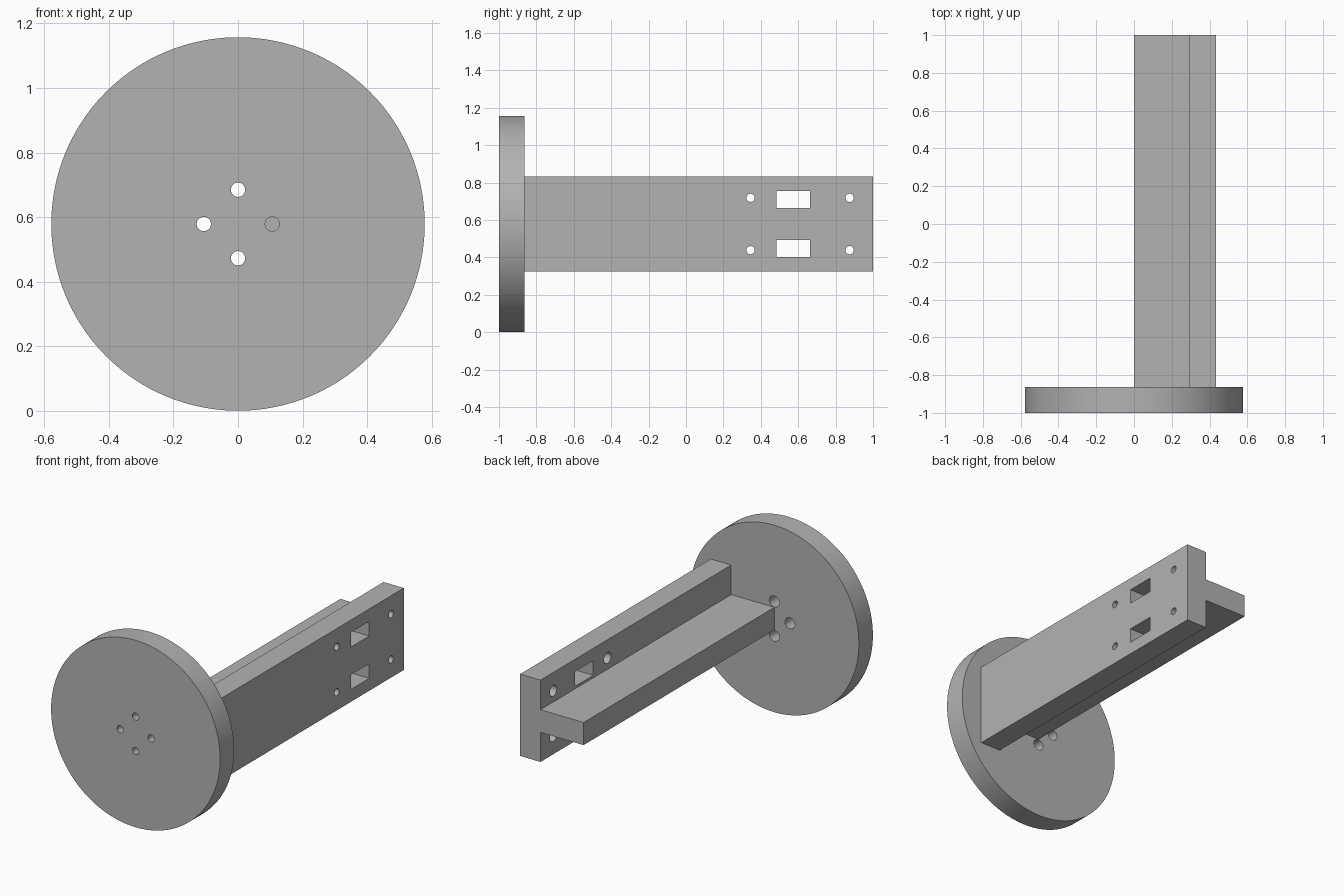
import bpy
import bmesh
import math
from mathutils import Matrix, Vector

cube = bpy.data.objects.get("Cube")
if cube:
    bpy.data.objects.remove(cube, do_unlink=True)

grey = bpy.data.materials.new("plain grey")
grey.use_nodes = True
colour = (0.45, 0.45, 0.45, 1)
grey.diffuse_color = colour
grey.node_tree.nodes["Principled BSDF"].inputs["Base Color"].default_value = colour

MID = 0.579                      # height of the shared axis
RADIUS = 0.578
FRONT, FLANGE, BACK = -1.0, -0.863, 1.0
INNER, OUTER = 0.295, 0.434      # plate faces in x
HALF_PLATE, HALF_WEB = 0.253, 0.07
HOLE, BORE, BORE_DEPTH = 0.022, 0.034, 0.09


def finish(bm, name):
    bmesh.ops.recalc_face_normals(bm, faces=bm.faces)
    mesh = bpy.data.meshes.new(name)
    bm.to_mesh(mesh)
    bm.free()
    mesh.materials.append(grey)
    obj = bpy.data.objects.new(name, mesh)
    bpy.context.collection.objects.link(obj)
    return obj


def cylinder(name, start, end, radius, sides=48):
    start, end = Vector(start), Vector(end)
    axis = end - start
    turn = axis.to_track_quat('Z', 'Y').to_matrix().to_4x4()
    bm = bmesh.new()
    bmesh.ops.create_cone(bm, cap_ends=True, segments=sides, radius1=radius,
                          radius2=radius, depth=axis.length,
                          matrix=Matrix.Translation((start + end) / 2) @ turn)
    return finish(bm, name)


def box(name, low, high):
    low, high = Vector(low), Vector(high)
    bm = bmesh.new()
    bmesh.ops.create_cube(bm, size=1, matrix=Matrix.Translation((low + high) / 2)
                          @ Matrix.Diagonal((high - low).to_4d()))
    return finish(bm, name)


def activate(obj):
    bpy.ops.object.select_all(action='DESELECT')
    obj.select_set(True)
    bpy.context.view_layer.objects.active = obj


def cut(obj, cutters):
    activate(obj)
    for cutter in cutters:
        cutter.hide_render = True
        mod = obj.modifiers.new("cut", 'BOOLEAN')
        mod.operation = 'DIFFERENCE'
        mod.solver = 'EXACT'
        mod.object = cutter
        bpy.ops.object.modifier_apply(modifier=mod.name)
        bpy.data.objects.remove(cutter, do_unlink=True)
    bpy.ops.object.shade_smooth_by_angle(angle=math.radians(30))


def stepped_hole(outside, inside):
    """Narrow hole from the outside face, widened from the inside face."""
    outside, inside = Vector(outside), Vector(inside)
    way = (inside - outside).normalized()
    return [cylinder("hole_cutter", outside - way * 0.05, inside + way * 0.05, HOLE),
            cylinder("bore_cutter", inside - way * BORE_DEPTH, inside + way * 0.05, BORE)]


# Round flange with four stepped holes
flange = cylinder("round_flange", (0, FRONT, MID), (0, FLANGE, MID), RADIUS, 160)
cutters = []
for i in range(4):
    a = i * math.pi / 2
    x, z = 0.106 * math.cos(a), MID + 0.106 * math.sin(a)
    cutters += stepped_hole((x, FRONT, z), (x, FLANGE, z))
cut(flange, cutters)

# T-section arm: upright plate with a central web
half = [(OUTER, HALF_PLATE), (INNER, HALF_PLATE), (INNER, HALF_WEB), (0, HALF_WEB)]
profile = half + [(x, -z) for x, z in reversed(half)]
bm = bmesh.new()
face = bm.faces.new([bm.verts.new((x, FLANGE, MID + z)) for x, z in profile])
pushed = bmesh.ops.extrude_face_region(bm, geom=[face], use_keep_orig=True)
bmesh.ops.translate(bm, vec=(0, BACK - FLANGE, 0),
                    verts=[v for v in pushed["geom"] if isinstance(v, bmesh.types.BMVert)])
arm = finish(bm, "t_section_arm")

# Mounting holes and rectangular slots in the plate
cutters = []
for side in (-1, 1):
    for y in (0.345, 0.875):
        z = MID + side * 0.14
        cutters += stepped_hole((OUTER, y, z), (INNER, y, z))
    z = MID + side * 0.131
    cutters.append(box("slot_cutter", (INNER - 0.05, 0.485, z - 0.045),
                       (OUTER + 0.05, 0.662, z + 0.045)))
cut(arm, cutters)
